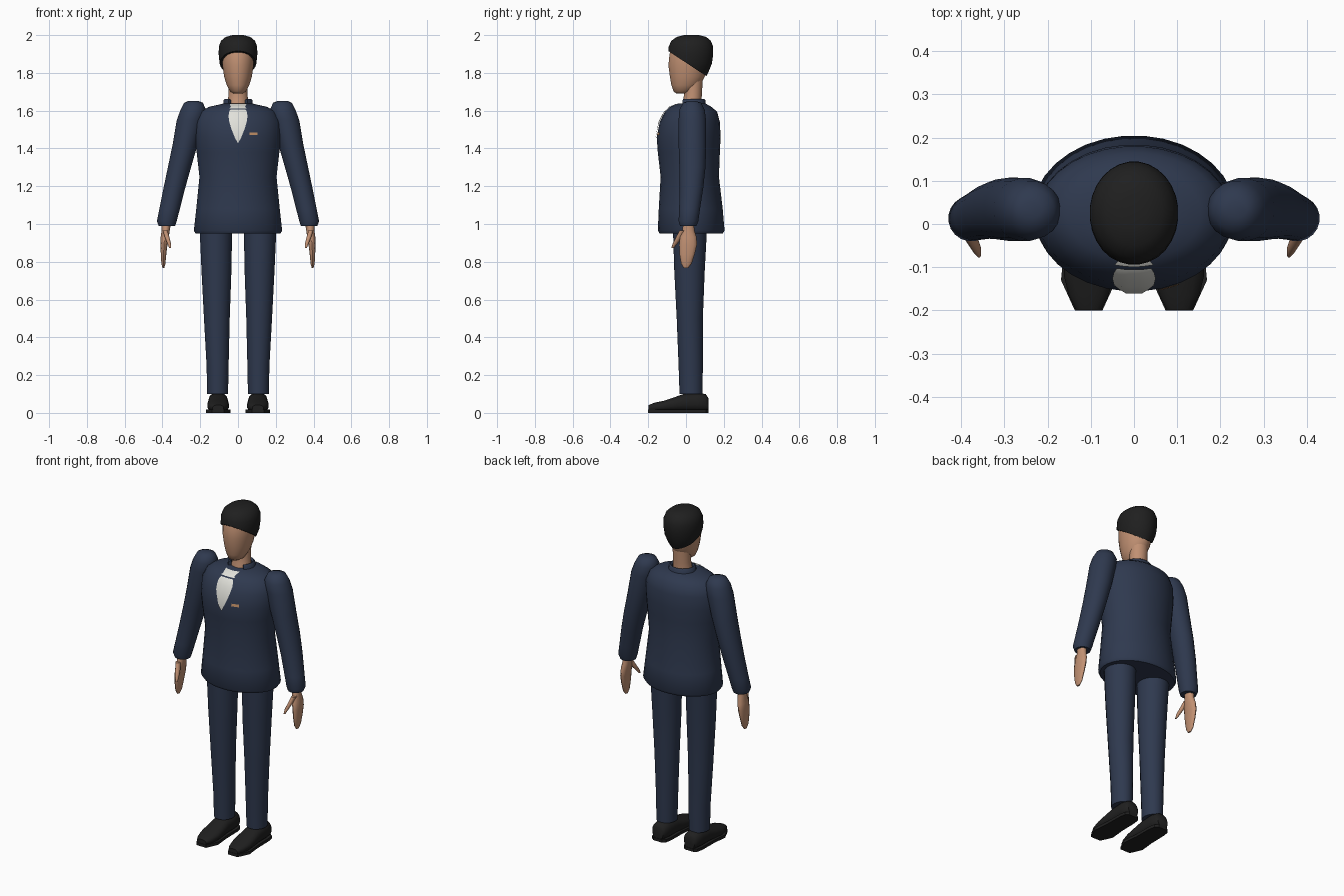
import bpy, bmesh, math
from mathutils import Vector
from mathutils.bvhtree import BVHTree

cube = bpy.data.objects.get("Cube")
if cube:
    bpy.data.objects.remove(cube, do_unlink=True)


def material(name, r, g, b):
    m = bpy.data.materials.new(name)
    m.use_nodes = True
    m.diffuse_color = (r, g, b, 1)
    m.node_tree.nodes["Principled BSDF"].inputs["Base Color"].default_value = (r, g, b, 1)
    return m


NAVY = material("navy cloth", 0.028, 0.041, 0.078)
SKIN = material("skin", 0.53, 0.28, 0.17)
BLACK = material("black", 0.014, 0.014, 0.014)
WHITE = material("shirt white", 0.75, 0.75, 0.70)
TAN = material("pocket tan", 0.52, 0.27, 0.13)


def finish(name, bm, mat, angle=50):
    bmesh.ops.recalc_face_normals(bm, faces=bm.faces)
    mesh = bpy.data.meshes.new(name)
    bm.to_mesh(mesh)
    bm.free()
    mesh.materials.append(mat)
    mesh.shade_smooth()
    mesh.set_sharp_from_angle(angle=math.radians(angle))
    obj = bpy.data.objects.new(name, mesh)
    bpy.context.collection.objects.link(obj)
    return obj


def loft(rings, side=1, n=20, power=2, along_y=False):
    """Bridge oval rings (x, front, back, z, half width); along_y: (x, bottom, top, y, half width)."""
    bm = bmesh.new()
    rows = []
    for x, low, high, pos, rx in rings:
        row = []
        for i in range(n):
            a = math.tau * (i + 0.5) / n
            c, s = (math.copysign(abs(f) ** (2 / power), f) for f in (math.cos(a), math.sin(a)))
            u, v = side * (x + rx * c), (low + high) / 2 + (high - low) / 2 * s
            row.append(bm.verts.new((u, pos, v) if along_y else (u, v, pos)))
        rows.append(row)
    for a, b in zip(rows, rows[1:]):
        for i in range(n):
            j = (i + 1) % n
            bm.faces.new((a[i], a[j], b[j], b[i]))
    bm.faces.new(rows[0])
    bm.faces.new(rows[-1])
    return bm


# Jacket body
jacket = loft([
    (0, -.14, .195, .95, .225), (0, -.15, .205, .965, .235), (0, -.145, .195, 1.08, .222),
    (0, -.135, .175, 1.25, .205), (0, -.15, .18, 1.38, .22), (0, -.156, .184, 1.46, .228),
    (0, -.14, .18, 1.54, .225), (0, -.112, .165, 1.595, .20), (0, -.085, .135, 1.62, .155),
    (0, -.045, .105, 1.637, .08)], n=32)
surface = BVHTree.FromBMesh(jacket)
finish("jacket_body", jacket, NAVY)


def plate(name, rows, mat, x=0, cols=8, lift=0.006):
    """Thin patch of (z, half width) rows laid on the jacket front."""
    bm = bmesh.new()
    grid = []
    for z, w in rows:
        line = []
        for i in range(cols + 1):
            u = x + w * (2 * i / cols - 1)
            hit = surface.ray_cast(Vector((u, -1, z)), Vector((0, 1, 0)))[0]
            line.append(bm.verts.new((u, hit.y - lift, z)))
        grid.append(line)
    for a, b in zip(grid, grid[1:]):
        for i in range(cols):
            bm.faces.new((a[i], a[i + 1], b[i + 1], b[i]))
    finish(name, bm, mat)


# Shirt, bow at the throat and pocket trim
plate("shirt_front", [(1.606, .04), (1.595, .047), (1.57, .05), (1.54, .046),
                      (1.50, .034), (1.46, .018), (1.43, .002)], WHITE)
plate("shirt_bow", [(1.634, .045), (1.628, .042), (1.62, .038), (1.612, .046)], WHITE)
plate("pocket_trim", [(1.485, .021), (1.47, .021)], TAN, x=.083, cols=3)

# Collar: a flattened band, open at the throat
bm = bmesh.new()
sections = []
for k in range(19):
    a = math.radians(-50 + 280 * k / 18)
    sections.append([bm.verts.new((r * math.cos(a), .034 + r * .9 * math.sin(a), z))
                     for r, z in ((.06, 1.61), (.08, 1.61), (.077, 1.655), (.068, 1.663), (.058, 1.655))])
for a, b in zip(sections, sections[1:]):
    for i in range(5):
        j = (i + 1) % 5
        bm.faces.new((a[i], a[j], b[j], b[i]))
bm.faces.new(sections[0])
bm.faces.new(sections[-1])
finish("collar", bm, NAVY)

# Neck and head
finish("neck", loft([(0, -.03, .085, 1.6, .057), (0, -.015, .083, 1.66, .054),
                     (0, -.01, .085, 1.69, .05), (0, -.01, .09, 1.78, .052)]), SKIN)
finish("head", loft([
    (0, -.05, .0, 1.69, .022), (0, -.066, .04, 1.702, .042), (0, -.078, .075, 1.735, .06),
    (0, -.086, .10, 1.78, .074), (0, -.094, .115, 1.84, .083), (0, -.088, .12, 1.90, .086),
    (0, -.07, .11, 1.95, .075), (0, -.03, .08, 1.98, .045)], n=24), SKIN)

# Hair: full cap trimmed by a slanting hairline
hair = loft([
    (0, -.08, .105, 1.775, .06), (0, -.095, .122, 1.81, .085), (0, -.096, .138, 1.85, .098),
    (0, -.096, .145, 1.90, .103), (0, -.092, .144, 1.94, .102), (0, -.078, .132, 1.97, .09),
    (0, -.05, .108, 1.99, .066), (0, -.01, .07, 2.0, .03)], n=28)
cut = bmesh.ops.bisect_plane(hair, geom=hair.verts[:] + hair.edges[:] + hair.faces[:],
                             plane_co=(0, -.09, 1.913), plane_no=(0, -.125, -.19), clear_outer=True)
bmesh.ops.holes_fill(hair, edges=[e for e in hair.edges if e.is_boundary])
finish("hair", hair, BLACK)

# Paired parts
for label, s in (("left", 1), ("right", -1)):
    finish(label + "_sleeve", loft([
        (.237, .015, .05, 1.652, .025), (.235, -.015, .08, 1.642, .05),
        (.237, -.036, .10, 1.605, .068), (.252, -.04, .107, 1.55, .073),
        (.28, -.04, .108, 1.42, .067), (.31, -.036, .104, 1.30, .062),
        (.337, -.034, .092, 1.19, .058), (.362, -.037, .075, 1.08, .055),
        (.377, -.04, .066, 1.015, .053), (.376, -.032, .056, .99, .044)], s), NAVY)
    finish(label + "_hand", loft([
        (.381, -.015, .042, 1.0, .026), (.383, -.02, .045, .965, .022),
        (.388, -.032, .056, .93, .022), (.392, -.036, .058, .89, .019),
        (.394, -.034, .046, .84, .015), (.395, -.026, .03, .79, .011),
        (.395, -.012, .012, .768, .005)], s, n=14), SKIN)
    finish(label + "_thumb", loft([
        (.386, -.035, .0, .965, .014), (.375, -.053, -.018, .93, .013),
        (.364, -.071, -.046, .895, .01), (.359, -.078, -.064, .873, .005)], s, n=10), SKIN)
    finish(label + "_trouser_leg", loft([
        (.108, -.035, .088, .10, .056), (.108, -.04, .09, .25, .059),
        (.112, -.05, .09, .5, .069), (.114, -.063, .10, .75, .08),
        (.117, -.07, .112, .97, .087)], s), NAVY)
    finish(label + "_shoe", loft([
        (.105, .008, .042, -.198, .03), (.105, .006, .055, -.165, .047),
        (.105, .006, .064, -.12, .058), (.105, .006, .084, -.06, .056),
        (.105, .006, .102, -.01, .052), (.105, .006, .108, .06, .052),
        (.105, .008, .10, .105, .045), (.105, .012, .08, .118, .034)],
        s, n=16, power=2.4, along_y=True), BLACK)
    # Sole outline swept into a thin slab
    bm = bmesh.new()
    outline = [(-.2, .032), (-.13, .064), (-.04, .055), (.07, .053), (.105, .046), (.12, .028)]
    points = [(w, y) for y, w in outline] + [(-w, y) for y, w in reversed(outline)]
    base = bm.faces.new([bm.verts.new((s * .105 + x, y, 0)) for x, y in points])
    top = bmesh.ops.extrude_face_region(bm, geom=[base])["geom"]
    bmesh.ops.translate(bm, vec=(0, 0, .017), verts=[v for v in top if isinstance(v, bmesh.types.BMVert)])
    finish(label + "_sole", bm, BLACK, 30)
